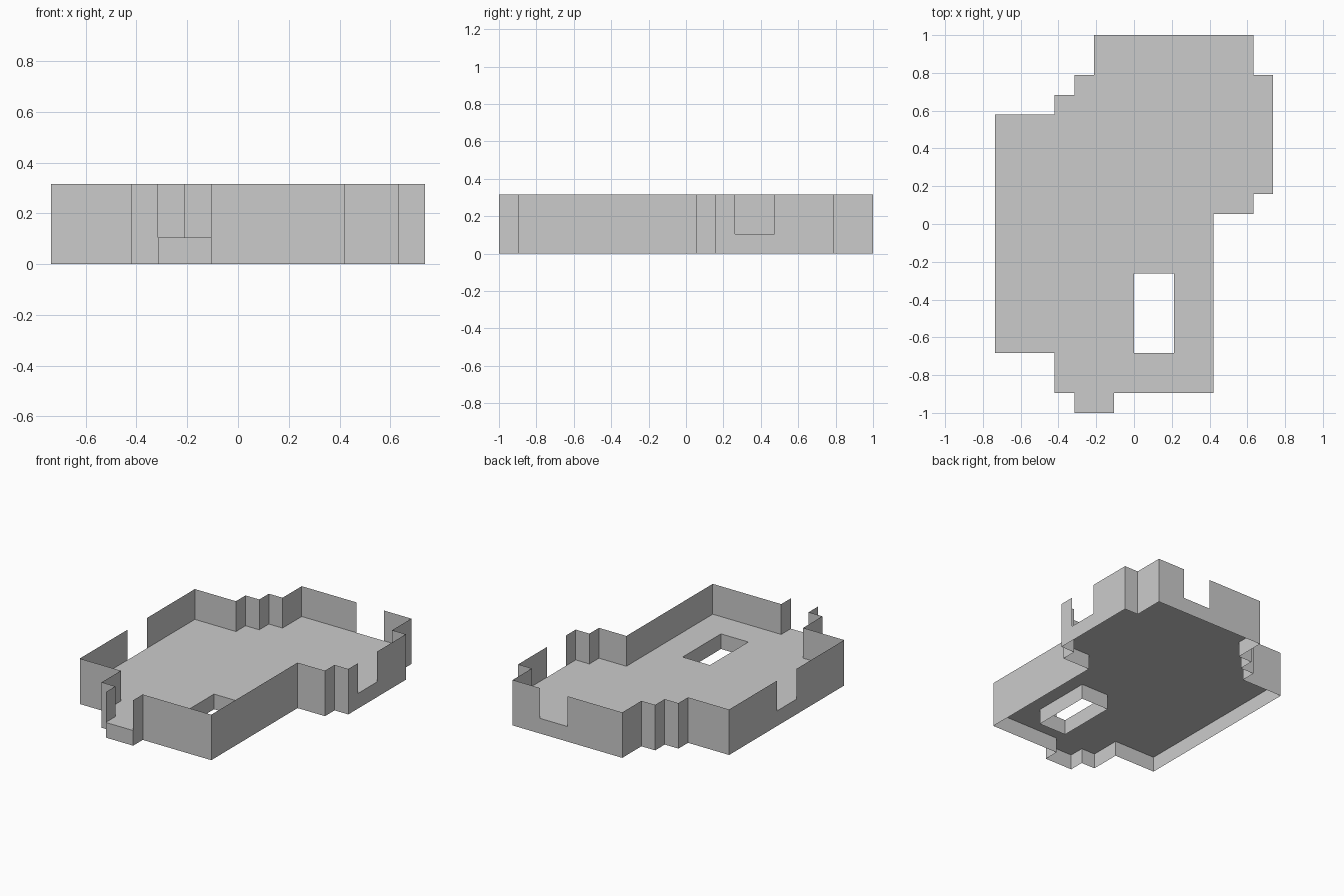
import bpy, bmesh

if "Cube" in bpy.data.objects:
    bpy.data.objects.remove(bpy.data.objects["Cube"])

U = 2 / 19                     # one plan module
FLOOR, TOP = U, 3 * U

# Plan outline in modules, counter-clockwise from the porch corner
OUTLINE = [(4, 0), (6, 0), (6, 1), (11, 1), (11, 10), (13, 10), (13, 11),
           (14, 11), (14, 12), (14, 14), (14, 17), (13, 17), (13, 19),
           (11, 19), (9, 19), (5, 19), (5, 17), (4, 17), (4, 16), (3, 16),
           (3, 15), (0, 15), (0, 10), (0, 8), (0, 3), (3, 3), (3, 1), (4, 1)]
# Outline segments left open above the floor (named by their start point)
DOORWAYS = {(4, 0), (14, 12), (11, 19), (0, 10)}
# Stairwell hole, clockwise so its sides face into the opening
HOLE = [(7, 3), (7, 7), (9, 7), (9, 3)]


def point(p, z):
    return ((p[0] - 7) * U, (p[1] - 9.5) * U, z)


def finish(name, bm):
    bmesh.ops.remove_doubles(bm, verts=bm.verts, dist=1e-5)
    mesh = bpy.data.meshes.new(name)
    bm.to_mesh(mesh)
    bm.free()
    obj = bpy.data.objects.new(name, mesh)
    bpy.context.collection.objects.link(obj)


def wall_loop(name, loop, z0, z1, gaps=()):
    """Thin upright panels along a closed plan loop, skipping the gaps."""
    bm = bmesh.new()
    for a, b in zip(loop, loop[1:] + loop[:1]):
        if a not in gaps:
            corners = [point(a, z0), point(b, z0), point(b, z1), point(a, z1)]
            bm.faces.new([bm.verts.new(c) for c in corners])
    finish(name, bm)


# Plinth, walls with doorways, and the sides of the stairwell
wall_loop("plinth", OUTLINE, 0, FLOOR)
wall_loop("walls", OUTLINE, FLOOR, TOP, DOORWAYS)
wall_loop("stairwell_sides", HOLE, 0, FLOOR)

# Floor slab surface with the stairwell cut out
bm = bmesh.new()
for loop in (OUTLINE, HOLE):
    vs = [bm.verts.new(point(p, FLOOR)) for p in loop]
    for a, b in zip(vs, vs[1:] + vs[:1]):
        bm.edges.new((a, b))
bmesh.ops.triangle_fill(bm, edges=bm.edges[:], use_beauty=True, normal=(0, 0, 1))
for f in bm.faces:
    f.normal_update()
    if f.normal.z < 0:
        f.normal_flip()
finish("floor", bm)
